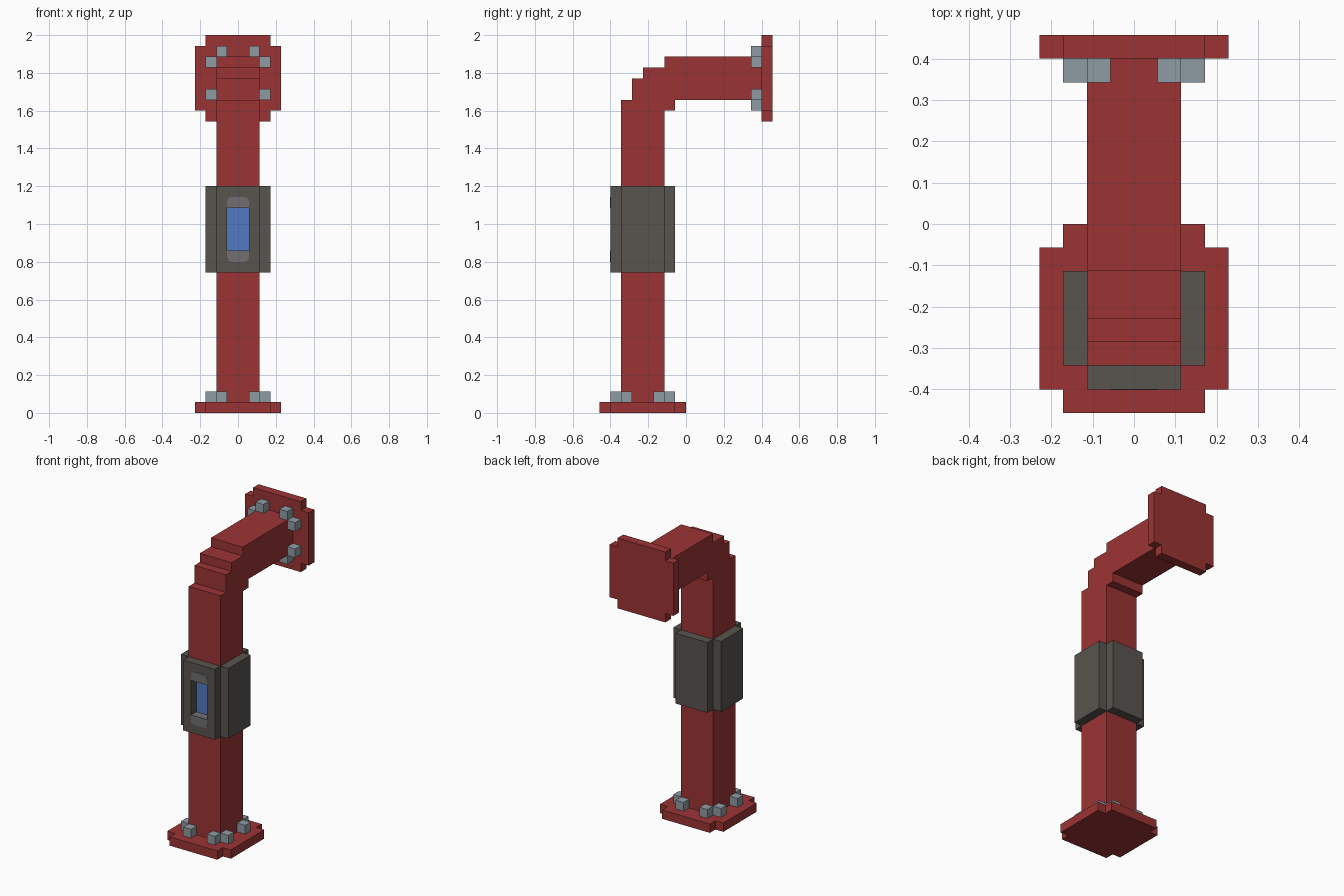
import bpy, bmesh, math
from mathutils import Vector

if "Cube" in bpy.data.objects:
    bpy.data.objects.remove(bpy.data.objects["Cube"], do_unlink=True)

U = 2 / 35  # one block of the modelling grid


def material(name, rgb):
    lin = [((c / 255 + 0.055) / 1.055) ** 2.4 for c in rgb] + [1.0]
    m = bpy.data.materials.new(name)
    m.use_nodes = True
    m.diffuse_color = lin
    m.node_tree.nodes["Principled BSDF"].inputs["Base Color"].default_value = lin
    return m


RED = material("red paint", (156, 52, 52))
DARK = material("dark collar grey", (88, 84, 79))
GREY = material("window trim grey", (113, 111, 113))
STEEL = material("bolt steel", (143, 156, 164))
BLUE = material("blue glass", (82, 122, 194))


def prism(name, outline, axis, lo, hi, mat):
    """Extrude a 2D outline, in grid blocks, along an axis from lo to hi."""
    place = {"x": lambda a, b, d: (d, a, b),
             "y": lambda a, b, d: (a, d, b),
             "z": lambda a, b, d: (a, b, d)}[axis]
    bm = bmesh.new()
    face = bm.faces.new([bm.verts.new(Vector(place(a, b, lo)) * U) for a, b in outline])
    new = bmesh.ops.extrude_face_region(bm, geom=[face])["geom"]
    shift = Vector(place(0, 0, hi - lo)) * U
    bmesh.ops.translate(bm, vec=shift, verts=[v for v in new if isinstance(v, bmesh.types.BMVert)])
    bmesh.ops.recalc_face_normals(bm, faces=bm.faces)
    mesh = bpy.data.meshes.new(name)
    bm.to_mesh(mesh)
    bm.free()
    mesh.materials.append(mat)
    obj = bpy.data.objects.new(name, mesh)
    bpy.context.collection.objects.link(obj)
    return obj


def rect(a0, a1, b0, b1):
    return [(a0, b0), (a1, b0), (a1, b1), (a0, b1)]


def notched(r, cb):
    """Square of half-size r centred on (0, cb), one block cut from each corner."""
    s = r - 1
    pts = [(r, -s), (r, s), (s, s), (s, r), (-s, r), (-s, s),
           (-r, s), (-r, -s), (-s, -s), (-s, -r), (s, -r), (s, -s)]
    return [(a, b + cb) for a, b in pts]


# Pipe with stepped elbow, drawn as a side profile (y, z)
prism("pipe", [(-6, 1), (-2, 1), (-2, 28), (-1, 28), (-1, 29), (7, 29), (7, 33), (-2, 33),
               (-2, 32), (-4, 32), (-4, 31), (-5, 31), (-5, 29), (-6, 29)], "x", -2, 2, RED)

# Flanges, each with a ring of eight bolts
for name, axis, centre, lo, hi, bolt in (("base_flange", "z", -4, 0, 1, 1),
                                         ("end_flange", "y", 31, 7, 8, 6)):
    prism(name, notched(4, centre), axis, lo, hi, RED)
    for a, b in ((1, 2), (2, 1)):
        for sa in (-1, 1):
            for sb in (-1, 1):
                ca, cb = sa * (a + 0.5), centre + sb * (b + 0.5)
                prism(name + "_bolt", rect(ca - 0.5, ca + 0.5, cb - 0.5, cb + 0.5),
                      axis, bolt, bolt + 1, STEEL)

# Collar with a window recess cut one block deep
collar = prism("collar", notched(3, -4), "z", 13, 21, DARK)
cutter = prism("window_cutter", rect(-1, 1, 15, 19), "y", -8, -6, DARK)
cutter.hide_render = True
cut = collar.modifiers.new("window", "BOOLEAN")
cut.operation = "DIFFERENCE"
cut.solver = "EXACT"
cut.object = cutter
bpy.context.view_layer.objects.active = collar
bpy.ops.object.modifier_apply(modifier=cut.name)
bpy.data.objects.remove(cutter, do_unlink=True)

# Glass at the back of the recess
prism("window_glass", rect(-1, 1, 15, 19), "y", -6.05, -5.95, BLUE)

# Window trims above and below the glass, outer corners rounded
R = 0.4
for name, inner, s in (("window_trim_top", 19, 1), ("window_trim_bottom", 15, -1)):
    arc = [(1 - R + R * math.cos(math.radians(t)), 1 - R + R * math.sin(math.radians(t)))
           for t in (0, 30, 60, 90)]
    half = [(1, -0.03)] + arc
    outline = half + [(-a, b) for a, b in reversed(half)]
    prism(name, [(a, inner + s * b) for a, b in outline], "y", -7.03, -6, GREY)
